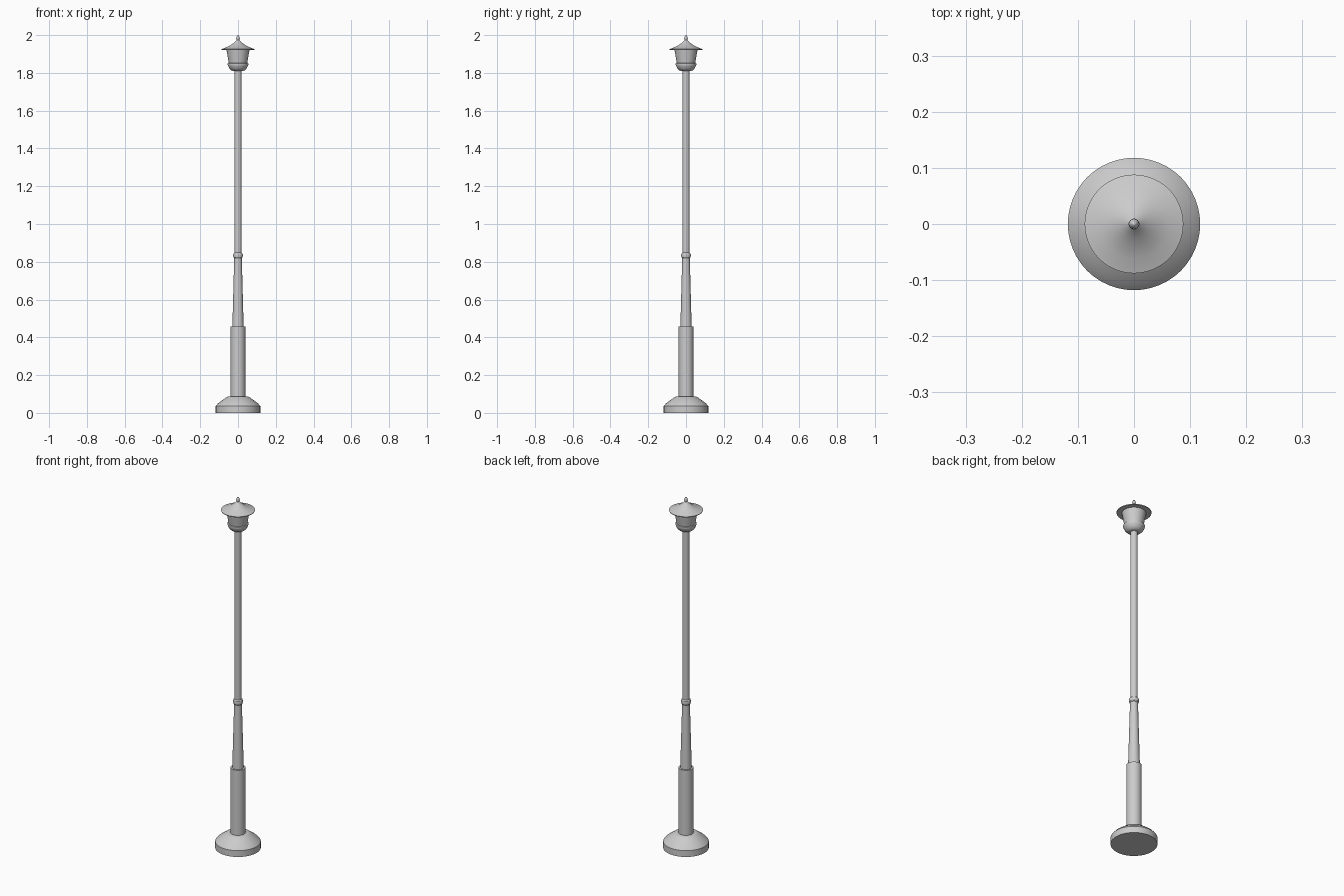
import bpy, bmesh, math

if "Cube" in bpy.data.objects:
    bpy.data.objects.remove(bpy.data.objects["Cube"])

SEG = 48

def lathe(name, profile):
    """Revolve (radius, z) points around z into a closed smooth part."""
    bm = bmesh.new()
    rings = []
    for r, z in profile:
        if r == 0:
            rings.append([bm.verts.new((0, 0, z))] * SEG)
        else:
            rings.append([bm.verts.new((r * math.cos(2 * math.pi * i / SEG),
                                        r * math.sin(2 * math.pi * i / SEG), z))
                          for i in range(SEG)])
    for a, b in zip(rings, rings[1:]):
        for i in range(SEG):
            j = (i + 1) % SEG
            bm.faces.new(list(dict.fromkeys((a[i], a[j], b[j], b[i]))))
    # flat caps on open ends
    if profile[0][0] > 0:
        bm.faces.new(rings[0][::-1])
    if profile[-1][0] > 0:
        bm.faces.new(rings[-1])
    bmesh.ops.recalc_face_normals(bm, faces=bm.faces[:])
    mesh = bpy.data.meshes.new(name)
    bm.to_mesh(mesh)
    bm.free()
    ob = bpy.data.objects.new(name, mesh)
    bpy.context.collection.objects.link(ob)
    bpy.ops.object.select_all(action='DESELECT')
    ob.select_set(True)
    bpy.context.view_layer.objects.active = ob
    bpy.ops.object.shade_smooth_by_angle(angle=math.radians(30))
    return ob

# Foot and post, stacked from the ground up
lathe("base", [(0.118, 0), (0.118, 0.036), (0.105, 0.051), (0.082, 0.068),
               (0.06, 0.084), (0.055, 0.086)])
lathe("lower_post", [(0.039, 0.08), (0.039, 0.457)])
lathe("tapered_post", [(0.03, 0.45), (0.02, 0.822)])
lathe("collar", [(0.019, 0.818), (0.024, 0.823), (0.026, 0.833),
                 (0.024, 0.843), (0.019, 0.848)])
lathe("upper_post", [(0.0185, 0.81), (0.0185, 1.82)])

# Lantern
lathe("lantern_cup", [(0.026, 1.81), (0.036, 1.814), (0.045, 1.823), (0.052, 1.836),
                      (0.055, 1.845), (0.054, 1.85), (0.047, 1.852)])
lathe("lantern_glass", [(0.048, 1.848), (0.062, 1.928)])
lathe("lantern_roof", [(0.087, 1.922), (0.088, 1.926), (0.062, 1.935), (0.042, 1.945),
                       (0.026, 1.956), (0.014, 1.966), (0.007, 1.974)])
lathe("finial", [(0.006, 1.97), (0.008, 1.974), (0.0095, 1.981), (0.008, 1.99),
                 (0.004, 1.997), (0, 2.0)])
